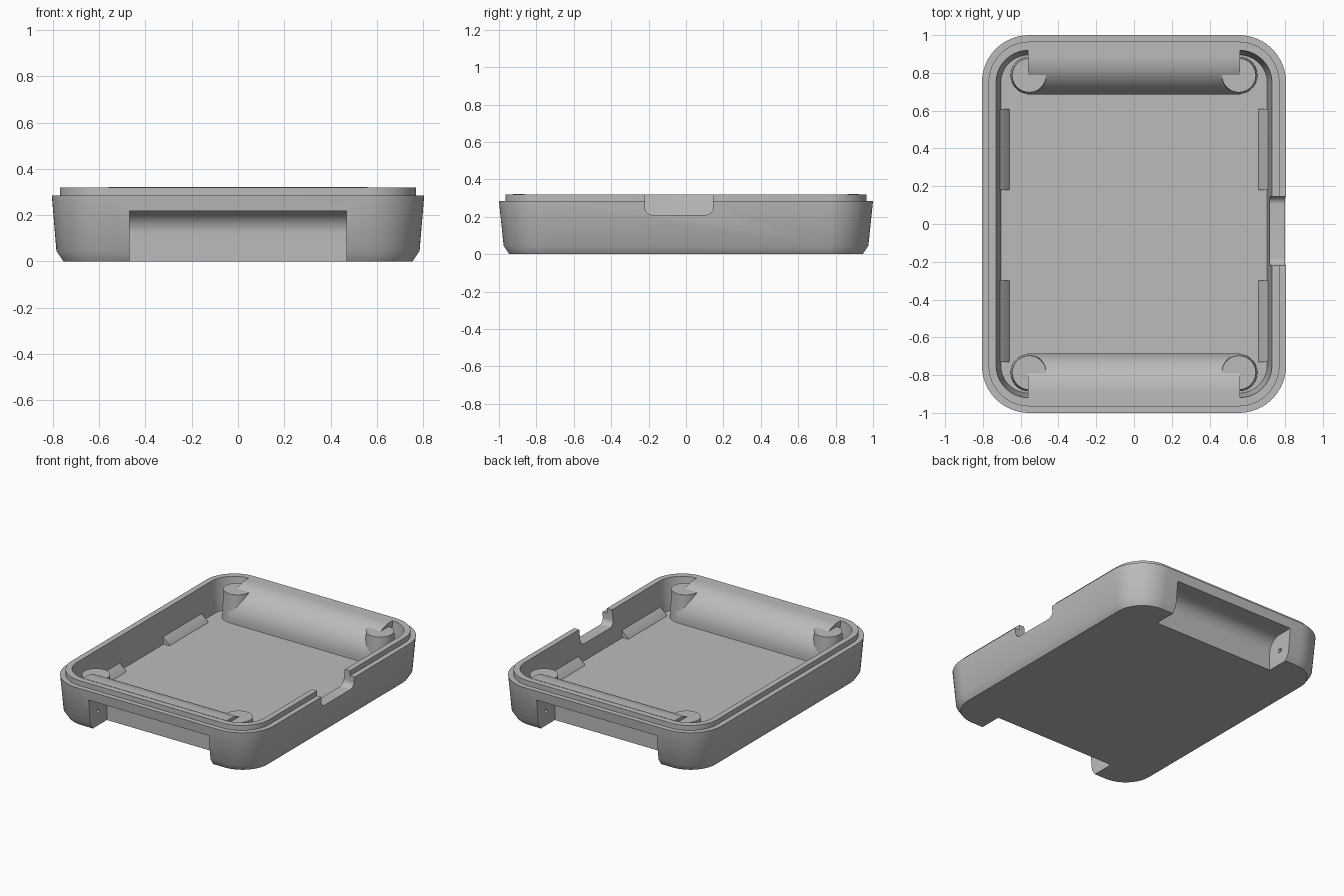
import bpy, bmesh
from math import sin, cos, pi, radians

if "Cube" in bpy.data.objects:
    bpy.data.objects.remove(bpy.data.objects["Cube"], do_unlink=True)

grey = bpy.data.materials.new("plain_grey")
grey.use_nodes = True
COLOUR = (0.5, 0.5, 0.5, 1)
grey.diffuse_color = COLOUR
grey.node_tree.nodes["Principled BSDF"].inputs["Base Color"].default_value = COLOUR


def finish(name, bm):
    bmesh.ops.recalc_face_normals(bm, faces=bm.faces)
    mesh = bpy.data.meshes.new(name)
    bm.to_mesh(mesh)
    bm.free()
    mesh.materials.append(grey)
    ob = bpy.data.objects.new(name, mesh)
    bpy.context.collection.objects.link(ob)
    return ob


def loft(name, rings):
    """Skin closed rings of equal length and cap both ends."""
    bm = bmesh.new()
    loops = [[bm.verts.new(p) for p in ring] for ring in rings]
    n = len(loops[0])
    for a, b in zip(loops, loops[1:]):
        for i in range(n):
            j = (i + 1) % n
            bm.faces.new((a[i], a[j], b[j], b[i]))
    bm.faces.new(loops[0])
    bm.faces.new(loops[-1])
    return finish(name, bm)


def arc(cu, cv, r, start, end, n=16):
    return [(cu + r * cos(radians(start + (end - start) * i / n)),
             cv + r * sin(radians(start + (end - start) * i / n))) for i in range(n + 1)]


def bar_x(name, profile, x0, x1, side=1):
    """Extrude a (y, z) profile along x; side mirrors it front to back."""
    return loft(name, [[(x, side * y, z) for y, z in profile] for x in (x0, x1)])


def rounded_ring(hx, hy, z, cx=0.555, cy=0.75):
    """Rounded rectangle whose corner centres stay fixed."""
    pts = []
    for k, (sx, sy) in enumerate(((1, 1), (-1, 1), (-1, -1), (1, -1))):
        for i in range(17):
            a = (k + i / 16) * pi / 2
            pts.append((sx * cx + (hx - cx) * cos(a), sy * cy + (hy - cy) * sin(a), z))
    return pts


# Tray shell: chamfered base, drafted wall, stepped lip, tapered cavity
FLOOR = 0.1
shell = loft("tray_shell", [rounded_ring(*r) for r in (
    (0.755, 0.945, 0), (0.785, 0.975, 0.045), (0.805, 1.0, 0.285),
    (0.77, 0.965, 0.285), (0.77, 0.965, 0.32),
    (0.73, 0.92, 0.32), (0.705, 0.895, FLOOR))])

parts, cutters = [shell], []
AY, AZ = 0.885, 0.122
for side, word in ((-1, "front"), (1, "back")):
    # Curved housing over each underside recess
    housing = [(0.925, 0.05), (AY - 0.2, 0.05)] + arc(AY, AZ, 0.2, 180, 90) + [(0.925, AZ + 0.2)]
    parts.append(bar_x(word + "_housing", housing, -0.56, 0.56, side))
    # Recess cutter, concentric with the housing
    recess = [(1.1, -0.1), (AY - 0.096, -0.1)] + arc(AY, AZ, 0.096, 180, 90) + [(1.1, AZ + 0.096)]
    cutters.append(bar_x(word + "_recess_cutter", recess, -0.468, 0.468, side))
    for sx, hand in ((-1, "right"), (1, "left")):
        # Post at each end of the housing
        rings = [[(sx * 0.555 + r * cos(2 * pi * i / 40), side * 0.787 + r * sin(2 * pi * i / 40), z)
                  for i in range(40)] for r, z in ((0.1, 0.06), (0.09, 0.297))]
        parts.append(loft(f"{word}_{hand}_post", rings))
        # Pin hole in each end face of the recess
        hole = arc(AY + 0.005, 0.1, 0.014, 0, 345, 23)
        x0, x1 = sorted((sx * 0.44, sx * 0.54))
        cutters.append(bar_x(f"{word}_{hand}_pin_cutter", hole, x0, x1, side))

# Port opening with rounded lower corners in the left wall
port = ([(0.145, 0.5), (-0.22, 0.5)] + arc(-0.18, 0.25, 0.04, 180, 270, 8)
        + arc(0.105, 0.25, 0.04, 270, 360, 8))
cutters.append(bar_x("port_cutter", port, 0.66, 0.9))

# Cut every part that a cutter touches, then drop the cutters
for ob in parts:
    bpy.context.view_layer.objects.active = ob
    for cutter in cutters:
        cutter.hide_render = True
        word = ob.name.split("_")[0]
        if ob is not shell and not cutter.name.startswith(word):
            continue
        mod = ob.modifiers.new("cut", "BOOLEAN")
        mod.operation, mod.solver, mod.object = "DIFFERENCE", "EXACT", cutter
        bpy.ops.object.modifier_apply(modifier=mod.name)
for cutter in cutters:
    bpy.data.objects.remove(cutter, do_unlink=True)

# Low sloped ribs along the foot of both side walls
for sx, hand in ((-1, "right"), (1, "left")):
    for y0, y1, word in ((-0.73, -0.3, "front"), (0.18, 0.61, "back")):
        wedge = [(0.74, 0.09), (0.655, 0.09), (0.665, 0.11), (0.71, 0.15), (0.74, 0.15)]
        parts.append(loft(f"{word}_{hand}_rib",
                          [[(sx * x, y, z) for x, z in wedge] for y in (y0, y1)]))

# Smooth curved faces, keep the edges crisp
bpy.ops.object.select_all(action="DESELECT")
for ob in parts:
    ob.select_set(True)
bpy.context.view_layer.objects.active = shell
bpy.ops.object.shade_smooth_by_angle(angle=radians(30))
